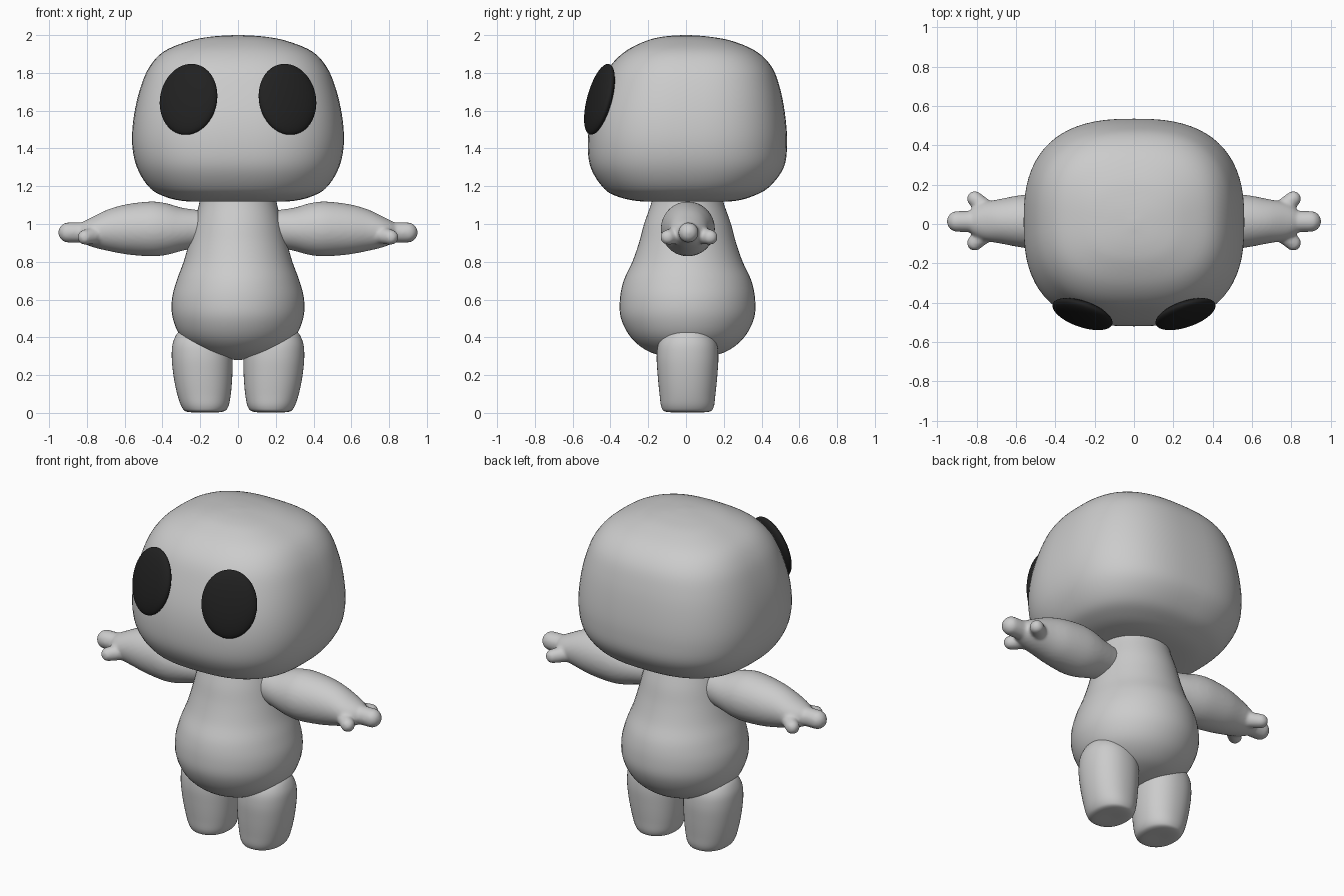
import bpy, bmesh, math
from mathutils import Vector, Matrix

if "Cube" in bpy.data.objects:
    bpy.data.objects.remove(bpy.data.objects["Cube"])


def material(name, value):
    mat = bpy.data.materials.new(name)
    mat.use_nodes = True
    color = (value, value, value, 1)
    mat.diffuse_color = color
    mat.node_tree.nodes["Principled BSDF"].inputs["Base Color"].default_value = color
    return mat


SKIN = material("soft grey", 0.6)
DARK = material("eye black", 0.015)


def smooth_rows(rows, steps=5):
    """Catmull-Rom interpolation through the profile rows."""
    pts = [Vector(r) for r in rows]
    out = []
    for i in range(len(pts) - 1):
        a, b = pts[max(i - 1, 0)], pts[i]
        c, d = pts[i + 1], pts[min(i + 2, len(pts) - 1)]
        for s in range(steps):
            t = s / steps
            out.append(b + (c - a) * (t / 2) + (a * 2 - b * 5 + c * 4 - d) * (t * t / 2)
                       + (b * 3 - a - c * 3 + d) * (t ** 3 / 2))
    return out + [pts[-1]]


def loft(bm, rows, power=2.0, sides=48, along_x=False):
    """Rows are (position, centre u, centre v, radius u, radius v)."""
    rings = []
    for p, cu, cv, ru, rv in smooth_rows(rows):
        ring = []
        for k in range(sides):
            a = math.tau * k / sides
            c, s = math.cos(a), math.sin(a)
            u = cu + ru * math.copysign(abs(c) ** (2 / power), c)
            v = cv + rv * math.copysign(abs(s) ** (2 / power), s)
            ring.append(bm.verts.new((p, u, v) if along_x else (u, v, p)))
        rings.append(ring)
    for lo, hi in zip(rings, rings[1:]):
        for k in range(sides):
            n = (k + 1) % sides
            bm.faces.new((lo[k], lo[n], hi[n], hi[k]))
    bm.faces.new(rings[0][::-1])
    bm.faces.new(rings[-1])


def finish(bm, name, mat, mirrored=False):
    if mirrored:
        bmesh.ops.scale(bm, vec=(-1, 1, 1), verts=bm.verts)
    bmesh.ops.recalc_face_normals(bm, faces=bm.faces)
    mesh = bpy.data.meshes.new(name)
    bm.to_mesh(mesh)
    bm.free()
    mesh.materials.append(mat)
    mesh.shade_smooth()
    obj = bpy.data.objects.new(name, mesh)
    bpy.context.collection.objects.link(obj)
    return obj


# Head: rounded box, rows are height, half width, front, back
head_rows = [(1.12, .02, -.02, .02), (1.12, .27, -.24, .24), (1.15, .40, -.375, .36),
             (1.20, .475, -.445, .445), (1.30, .535, -.505, .518), (1.42, .56, -.52, .535),
             (1.56, .553, -.505, .527), (1.71, .52, -.46, .50), (1.83, .47, -.405, .455),
             (1.915, .39, -.32, .37), (1.97, .255, -.21, .24), (1.992, .14, -.12, .12),
             (2.0, .02, -.02, .02)]
bm = bmesh.new()
loft(bm, [(z, 0, (f + b) / 2, w, (b - f) / 2) for z, w, f, b in head_rows], 2.6, 72)
finish(bm, "head", SKIN)

# Pear-shaped body: height, half width, half depth
body_rows = [(.28, .01, .01), (.295, .11, .11), (.33, .21, .215), (.40, .30, .30),
             (.50, .345, .352), (.60, .35, .358), (.70, .325, .338), (.80, .288, .292),
             (.90, .26, .257), (1.0, .235, .23), (1.1, .207, .195), (1.16, .20, .18)]
bm = bmesh.new()
loft(bm, [(z, 0, .008, w, d) for z, w, d in body_rows])
finish(bm, "body", SKIN)

# Leg: height, centre x, half width, half depth
leg_rows = [(.005, .175, .01, .01), (.005, .175, .09, .11), (.03, .175, .122, .138),
            (.10, .18, .142, .148), (.20, .186, .156, .158), (.30, .19, .161, .163),
            (.38, .19, .152, .15), (.44, .19, .11, .10), (.46, .19, .01, .01)]
# Arm: distance out, centre y, centre z, half depth, half height
arm_rows = [(.12, .01, .98, .08, .08), (.22, .01, .975, .10, .10), (.30, .01, .972, .12, .115),
            (.38, .01, .973, .137, .137), (.46, .01, .974, .143, .145), (.58, .014, .972, .132, .134),
            (.68, .014, .968, .113, .112), (.77, .013, .958, .095, .08), (.83, .013, .955, .06, .05),
            (.86, .013, .955, .01, .01)]


def finger(bm, start, end, r_start, r_tip):
    start, end = Vector(start), Vector(end)
    for i in range(9):
        t = i / 8
        bmesh.ops.create_uvsphere(bm, u_segments=20, v_segments=12,
                                  radius=r_start + (r_tip - r_start) * t,
                                  matrix=Matrix.Translation(start.lerp(end, t)))


for side, flip in (("left", False), ("right", True)):
    bm = bmesh.new()
    loft(bm, [(z, c, .008, w, d) for z, c, w, d in leg_rows], 2.2)
    finish(bm, side + "_leg", SKIN, flip)

    # Arm with three stubby fingers, blended into one skin
    bm = bmesh.new()
    loft(bm, arm_rows, along_x=True)
    finger(bm, (.77, .013, .955), (.898, .013, .955), .055, .054)
    for s in (-1, 1):
        finger(bm, (.73, .015 + s * .04, .945), (.81, .016 + s * .112, .93), .05, .04)
    arm = finish(bm, side + "_arm", SKIN, flip)
    remesh = arm.modifiers.new("blend", 'REMESH')
    remesh.mode = 'VOXEL'
    remesh.voxel_size = .01
    remesh.use_smooth_shade = True
    relax = arm.modifiers.new("relax", 'SMOOTH')
    relax.iterations = 5

    # Eye: tilted lens sunk into the face
    bm = bmesh.new()
    bmesh.ops.create_uvsphere(bm, u_segments=48, v_segments=24, radius=1)
    place = (Matrix.Translation((.262, -.458, 1.66)) @ Matrix.Rotation(math.radians(19), 4, 'Z')
             @ Matrix.Rotation(math.radians(-15), 4, 'X') @ Matrix.Diagonal((.16, .045, .194, 1)))
    bmesh.ops.transform(bm, matrix=place, verts=bm.verts)
    finish(bm, side + "_eye", DARK, flip)
